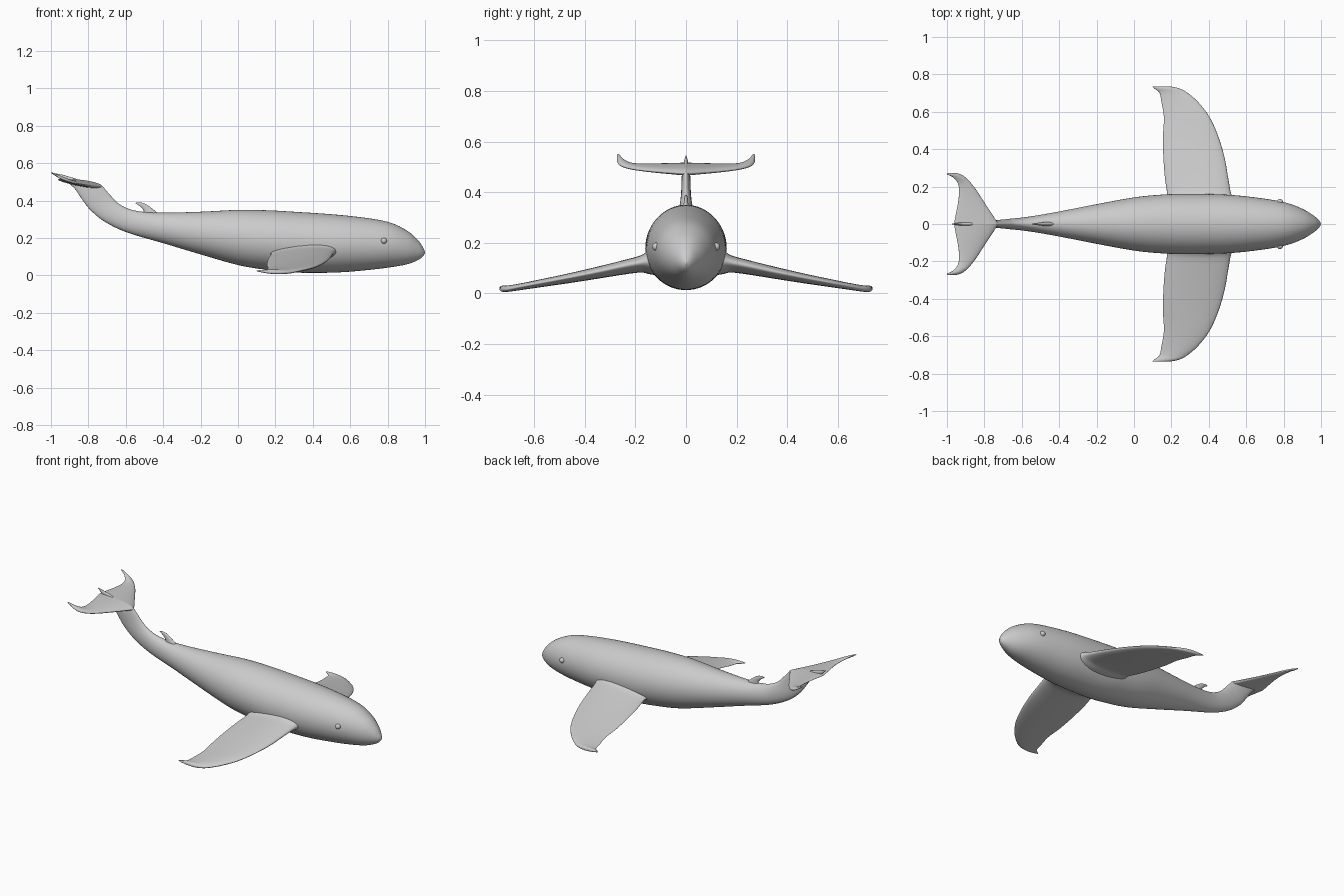
import bpy, bmesh, math
from mathutils import Vector


def spline(stations, steps):
    """Catmull-Rom resampling of a list of equal-length tuples."""
    s = [stations[0]] + stations + [stations[-1]]
    out = []
    for i in range(1, len(s) - 2):
        for k in range(steps):
            t = k / steps
            out.append([0.5 * (2 * b + (c - a) * t + (2 * a - 5 * b + 4 * c - d) * t * t
                               + (3 * b - a - 3 * c + d) * t ** 3)
                        for a, b, c, d in zip(*s[i - 1:i + 3])])
    return out + [list(stations[-1])]


def loft(name, stations, ring, steps=5, sides=40, sharp=60):
    """Skin rings ring(station, angle) along a smoothed station list."""
    bm = bmesh.new()
    rows = [[bm.verts.new(ring(s, 2 * math.pi * k / sides)) for k in range(sides)]
            for s in spline(stations, steps)]
    for a, b in zip(rows, rows[1:]):
        for k in range(sides):
            n = (k + 1) % sides
            bm.faces.new((a[k], a[n], b[n], b[k]))
    bm.faces.new(rows[0][::-1])
    bm.faces.new(rows[-1])
    bmesh.ops.remove_doubles(bm, verts=bm.verts, dist=1e-5)
    bmesh.ops.recalc_face_normals(bm, faces=bm.faces)
    me = bpy.data.meshes.new(name)
    bm.to_mesh(me)
    bm.free()
    ob = bpy.data.objects.new(name, me)
    bpy.context.collection.objects.link(ob)
    smooth(ob, sharp)
    return ob


def smooth(ob, angle):
    bpy.ops.object.select_all(action='DESELECT')
    ob.select_set(True)
    bpy.context.view_layer.objects.active = ob
    bpy.ops.object.shade_smooth_by_angle(angle=math.radians(angle))


def mirror_y(ob):
    m = ob.modifiers.new("mirror", 'MIRROR')
    m.use_axis = (False, True, False)


# Body: each section is top x, top z, bottom x, bottom z, half width
def body_ring(s, a):
    top, bot = Vector((s[0], 0, s[1])), Vector((s[2], 0, s[3]))
    p = (top + bot) / 2 + (top - bot) / 2 * math.sin(a)
    p.y = s[4] * math.cos(a)
    return p


body = [
    (1.0, .122, 1.0, .118, 0), (.992, .143, .985, .097, .02), (.965, .185, .955, .078, .045),
    (.91, .235, .90, .058, .079), (.82, .280, .82, .044, .112), (.70, .305, .70, .029, .135),
    (.52, .325, .52, .015, .155), (.30, .340, .30, .015, .161), (.15, .348, .15, .030, .157),
    (0, .350, 0, .055, .142), (-.20, .340, -.20, .112, .106), (-.42, .335, -.40, .172, .065),
    (-.55, .346, -.59, .228, .038), (-.63, .378, -.71, .285, .027), (-.675, .42, -.79, .35, .020),
    (-.71, .46, -.84, .415, .018), (-.735, .485, -.87, .46, .016), (-.78, .495, -.90, .488, .010)]
loft("body", body, body_ring, sides=64)


# Pectoral fins and flukes: span y, lead x, trail x, lead z, trail z, thickness
def fin_ring(s, a):
    y, lead, trail, zl, zt, th = s
    u = (1 - math.cos(a)) / 2
    z = zl + (zt - zl) * u + th / 2 * math.sin(a) * (1.12 - 0.45 * u)
    return (lead + (trail - lead) * u, y, z)


flipper = [
    (.09, .54, .15, .128, .115, .12), (.145, .525, .175, .128, .115, .10),
    (.18, .515, .175, .122, .108, .072), (.25, .503, .165, .108, .094, .060),
    (.36, .483, .157, .084, .074, .050), (.47, .45, .155, .062, .054, .041),
    (.57, .405, .16, .043, .038, .034), (.65, .345, .147, .028, .026, .029),
    (.70, .288, .137, .018, .022, .027), (.722, .25, .112, .016, .023, .026),
    (.732, .215, .10, .016, .024, .020), (.736, .18, .10, .016, .024, .008)]
mirror_y(loft("pectoral_fin", flipper, fin_ring))

fluke = [
    (0, -.725, -.962, .475, .512, .040), (.05, -.757, -.953, .478, .512, .034),
    (.12, -.803, -.940, .483, .511, .027), (.18, -.842, -.935, .489, .511, .022),
    (.22, -.872, -.943, .495, .516, .020), (.25, -.902, -.968, .503, .532, .020),
    (.265, -.925, -1.0, .510, .550, .016), (.272, -.95, -.995, .520, .548, .006)]
mirror_y(loft("tail_fluke", fluke, fin_ring))


# Upright fins on the back and tail: front x, rear x, front z, rear z, half thickness
def upright_ring(s, a):
    xf, xr, zf, zr, th = s
    u = (1 - math.cos(a)) / 2
    return (xf + (xr - xf) * u, th * math.sin(a), zf + (zr - zf) * u)


dorsal = [(-.40, -.52, .315, .315, .013), (-.435, -.505, .338, .340, .011),
          (-.465, -.508, .362, .352, .009), (-.495, -.525, .382, .370, .007),
          (-.525, -.543, .390, .382, .004), (-.547, -.548, .388, .387, .001)]
loft("dorsal_fin", dorsal, upright_ring, sides=24)

keel = [(-.81, -.945, .495, .505, .012), (-.86, -.950, .514, .516, .009),
        (-.90, -.958, .527, .525, .007), (-.94, -.967, .538, .534, .004),
        (-.975, -.977, .545, .544, .001)]
loft("tail_keel", keel, upright_ring, sides=24)

# Eyes: small bumps on the sides of the head
bpy.ops.mesh.primitive_uv_sphere_add(segments=20, ring_count=12, radius=.016,
                                     location=(0, 0, 0))
eye = bpy.context.object
eye.name = "eye"
for v in eye.data.vertices:
    v.co += Vector((.78, .118, .185))
smooth(eye, 60)
mirror_y(eye)
